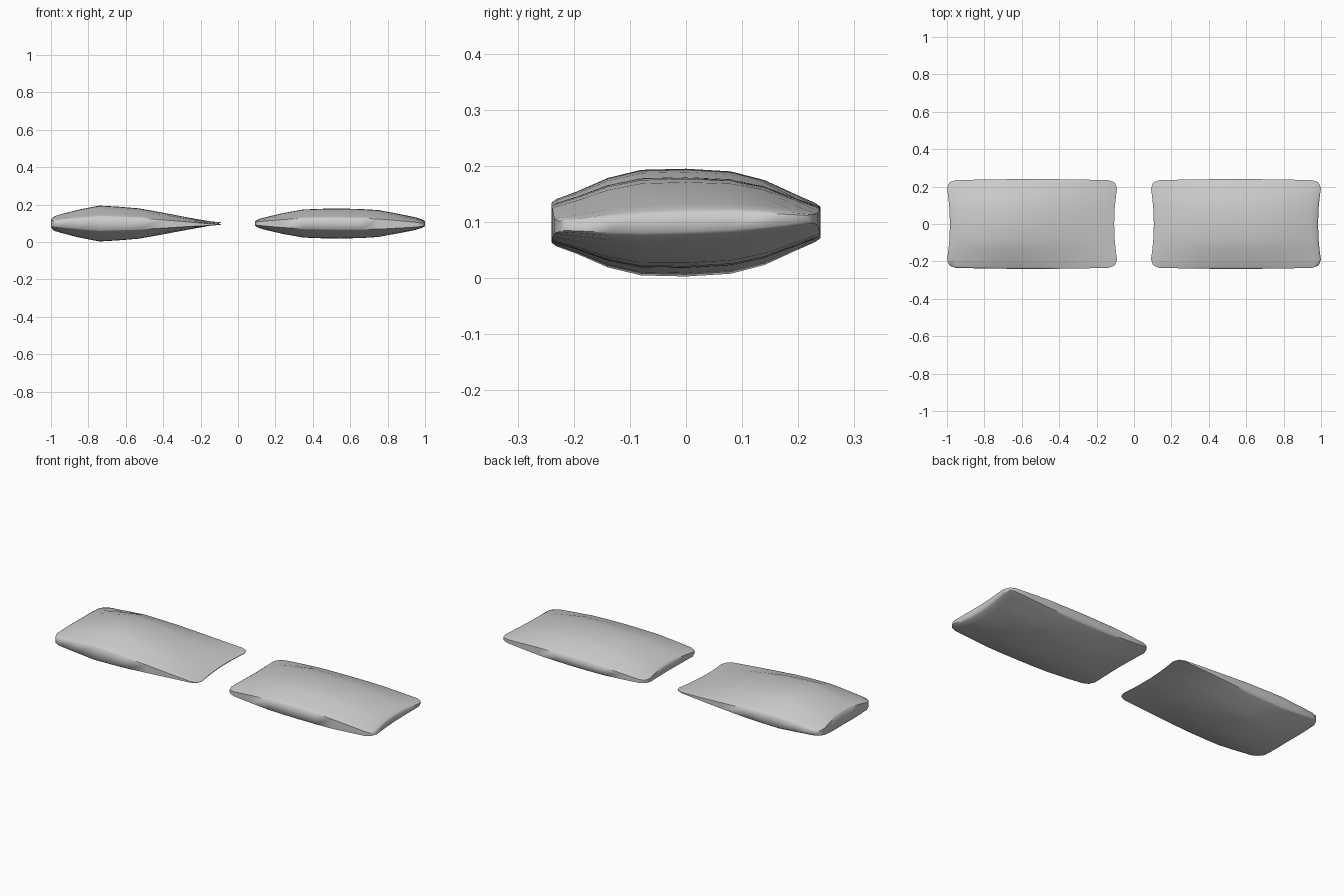
import bpy, bmesh, math

if "Cube" in bpy.data.objects:
    bpy.data.objects.remove(bpy.data.objects["Cube"])

# cross profile of a pillow: (y, share of the full half thickness)
CROSS = [(-.24, .38), (-.232, .44), (-.195, .58), (-.14, .83), (-.08, .98), (0, 1),
         (.08, .95), (.14, .79), (.195, .53), (.232, .36), (.24, .3)]
R = .045   # corner radius
ZC = .099  # seam height


def plan(x, y, x0, x1):
    """Round the corners, pinch the short ends, swell the long sides."""
    xm, hx, hy = (x0 + x1) / 2, (x1 - x0) / 2, .24
    dx, dy = abs(x - xm) - (hx - R), abs(y) - (hy - R)
    d = math.hypot(dx, dy)
    if dx > 0 and dy > 0 and d > R:
        x = xm + math.copysign(hx - R + dx * R / d, x - xm)
        y = math.copysign(hy - R + dy * R / d, y)
    t = (x - xm) / hx
    pinch = .016 * (1 - min(1, (y / .2) ** 2)) * t ** 6
    x -= math.copysign(pinch, t)
    y *= 1 - .03 * t * t
    return x, y


def pillow(name, stations, tilt):
    """stations: (x, half thickness) along the length."""
    bm = bmesh.new()
    x0, x1 = stations[0][0], stations[-1][0]
    sheets = []
    for side in (1, -1):
        rows = []
        for x, h in stations:
            lean = tilt * max(0, (x - x0) / (x1 - x0)) ** 3
            row = []
            for y, g in CROSS:
                px, py = plan(x, y, x0, x1)
                row.append(bm.verts.new((px, py, ZC + side * h * g + lean * y)))
            rows.append(row)
        sheets.append(rows)
        # upper or lower skin
        for a, b in zip(rows, rows[1:]):
            for j in range(len(CROSS) - 1):
                bm.faces.new((a[j], b[j], b[j + 1], a[j + 1]))
    # edge band joining both skins
    rims = []
    for r in sheets:
        rims.append(r[0][:-1] + [row[-1] for row in r[:-1]]
                    + r[-1][:0:-1] + [row[0] for row in r[:0:-1]])
    n = len(rims[0])
    for i in range(n):
        k = (i + 1) % n
        bm.faces.new((rims[0][i], rims[0][k], rims[1][k], rims[1][i]))
    bmesh.ops.recalc_face_normals(bm, faces=bm.faces)
    me = bpy.data.meshes.new(name)
    bm.to_mesh(me)
    bm.free()
    ob = bpy.data.objects.new(name, me)
    bpy.context.collection.objects.link(ob)
    bpy.ops.object.select_all(action='DESELECT')
    ob.select_set(True)
    bpy.context.view_layer.objects.active = ob
    bpy.ops.object.shade_smooth_by_angle(angle=math.radians(60))


# left pillow: thick outer end, sharp inner end
pillow("left_pillow", [(-1, .036), (-.99, .041), (-.955, .05), (-.85, .075), (-.74, .096),
                       (-.64, .09), (-.53, .081), (-.4, .058), (-.27, .033),
                       (-.137, .009), (-.1, .004), (-.09, .002)], .03)
# right pillow: even lens shape
pillow("right_pillow", [(.09, .02), (.1, .025), (.135, .033), (.24, .056), (.35, .075),
                        (.45, .079), (.55, .08), (.65, .078), (.75, .072),
                        (.86, .052), (.955, .033), (.99, .023), (1, .016)], .03)
